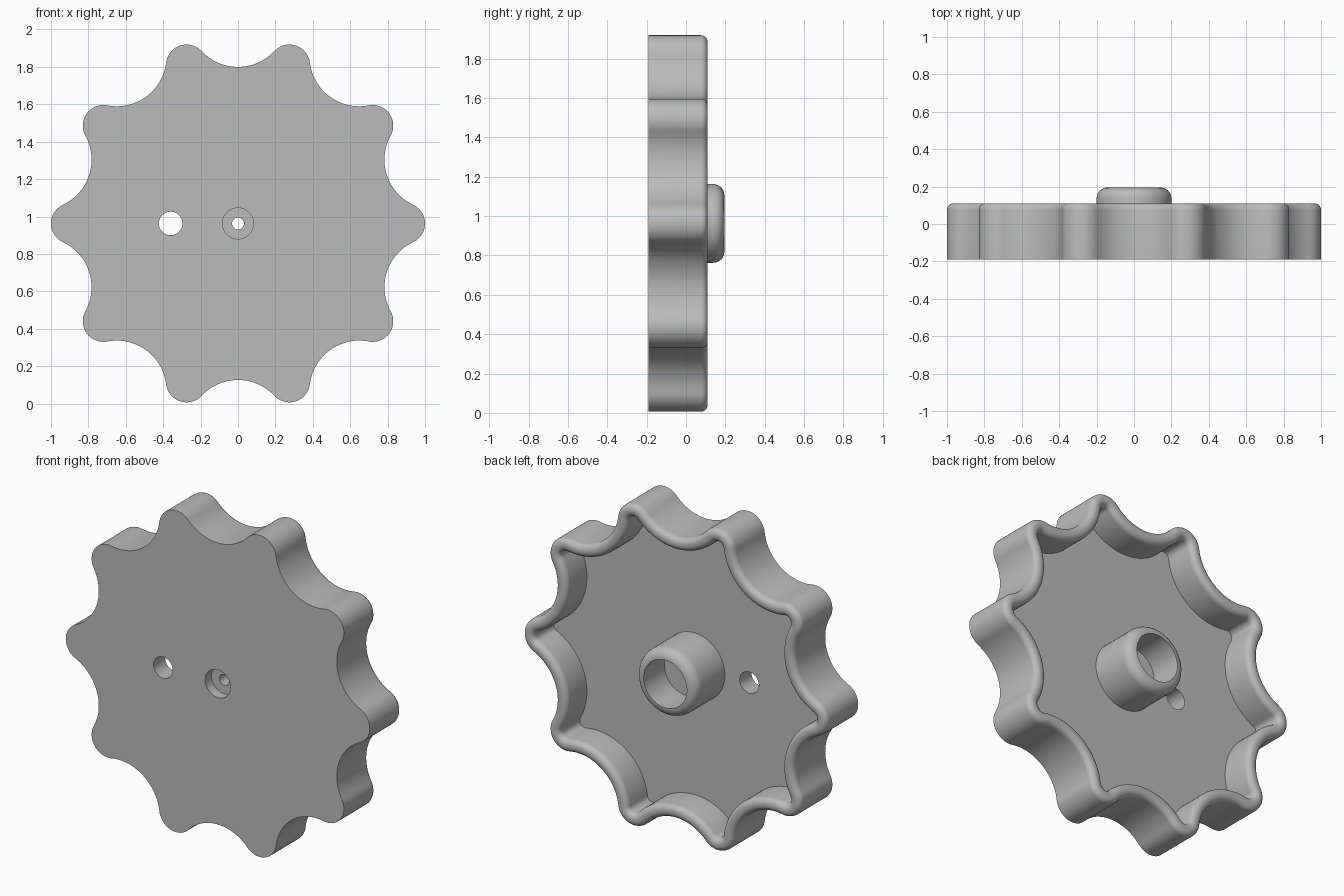
import bpy, bmesh, math
from mathutils import Vector

if "Cube" in bpy.data.objects:
    bpy.data.objects.remove(bpy.data.objects["Cube"])

CZ = 0.963                      # height of the wheel axis
LOBES, TIP, VALLEY = 10, 0.11, 0.837
FRONT, RIM, FLOOR, BOSS_END = -0.19, 0.11, -0.08, 0.195
WALL, FIL = 0.075, 0.034

grey = bpy.data.materials.new("grey plastic")
grey.diffuse_color = (0.5, 0.5, 0.5, 1)
grey.use_nodes = True
grey.node_tree.nodes["Principled BSDF"].inputs["Base Color"].default_value = grey.diffuse_color

# Scallop radius that makes the valley arcs tangent to the lobe tip arcs
A, C = 1 - TIP, math.cos(math.pi / LOBES)
SCALLOP = (VALLEY**2 + A * A - 2 * VALLEY * A * C - TIP**2) / (2 * TIP - 2 * VALLEY + 2 * A * C)
D = VALLEY + SCALLOP


def outline(inset):
    """Scalloped outline moved inward by inset, as (x, z) points."""
    half = math.pi / LOBES
    tip = Vector((A, 0))
    val = Vector((D * math.cos(half), D * math.sin(half)))
    to_val = val - tip
    a_tip = math.atan2(to_val.y, to_val.x)        # tangent direction seen from the tip centre
    a_axis = half + math.pi                       # valley bottom seen from the valley centre
    a_join = a_tip + math.pi
    span = a_axis - a_join
    unit = []
    n, m = 10, 12
    for i in range(-n, n + 1):                    # lobe tip arc
        a = a_tip * i / n
        unit.append(tip + (TIP - inset) * Vector((math.cos(a), math.sin(a))))
    for i in range(1, 2 * m):                     # valley arc
        a = a_join + span * i / m
        unit.append(val + (SCALLOP + inset) * Vector((math.cos(a), math.sin(a))))
    pts = []
    for k in range(LOBES):
        c, s = math.cos(2 * half * k), math.sin(2 * half * k)
        pts += [(p.x * c - p.y * s, p.x * s + p.y * c) for p in unit]
    return pts


def circle(r, x=0.0, n=64):
    return [(x + r * math.cos(2 * math.pi * i / n), r * math.sin(2 * math.pi * i / n)) for i in range(n)]


def loft(name, sections):
    """Closed solid through (points, y) sections."""
    bm = bmesh.new()
    rings = [[bm.verts.new((x, y, z + CZ)) for x, z in pts] for pts, y in sections]
    for a, b in zip(rings, rings[1:]):
        for i in range(len(a)):
            j = (i + 1) % len(a)
            bm.faces.new((a[i], a[j], b[j], b[i]))
    bm.faces.new(rings[0])
    bm.faces.new(rings[-1])
    bmesh.ops.recalc_face_normals(bm, faces=bm.faces)
    me = bpy.data.meshes.new(name)
    bm.to_mesh(me)
    bm.free()
    ob = bpy.data.objects.new(name, me)
    bpy.context.collection.objects.link(ob)
    me.materials.append(grey)
    return ob


def combine(target, tool, operation):
    bpy.context.view_layer.objects.active = target
    mod = target.modifiers.new("cut", 'BOOLEAN')
    mod.operation, mod.solver, mod.object = operation, 'EXACT', tool
    bpy.ops.object.modifier_apply(modifier=mod.name)
    bpy.data.objects.remove(tool)


def arc(r, steps=6):
    """Quarter round as (inset, drop) pairs, from the side to the top."""
    return [(r - r * math.cos(a), r - r * math.sin(a))
            for a in (math.pi / 2 * i / steps for i in range(steps + 1))]


# Handwheel: outer wall, rounded rim, inner wall, floor
sections = [(outline(0), FRONT)]
sections += [(outline(i), RIM - d) for i, d in arc(FIL)]
sections += [(outline(WALL - i), RIM - d) for i, d in reversed(arc(FIL))]
sections += [(outline(WALL), FLOOR)]
wheel = loft("handwheel", sections)

# Central hub with a rounded end
hub = loft("hub", [(circle(0.2), FLOOR - 0.04)] + [(circle(0.2 - i), BOSS_END - d) for i, d in arc(0.057)])
combine(wheel, hub, 'UNION')

# Hub bore, screw hole, front counterbore, offset handle hole
for name, r, x, y0, y1 in (("bore", 0.142, 0, 0.0, 0.4),
                           ("screw_hole", 0.032, 0, -0.4, 0.1),
                           ("counterbore", 0.083, 0, -0.4, -0.13),
                           ("handle_hole", 0.063, -0.36, -0.4, 0.3)):
    combine(wheel, loft(name, [(circle(r, x), y0), (circle(r, x), y1)]), 'DIFFERENCE')

bpy.ops.object.select_all(action='DESELECT')
wheel.select_set(True)
bpy.context.view_layer.objects.active = wheel
bpy.ops.object.shade_smooth_by_angle(angle=math.radians(35))
